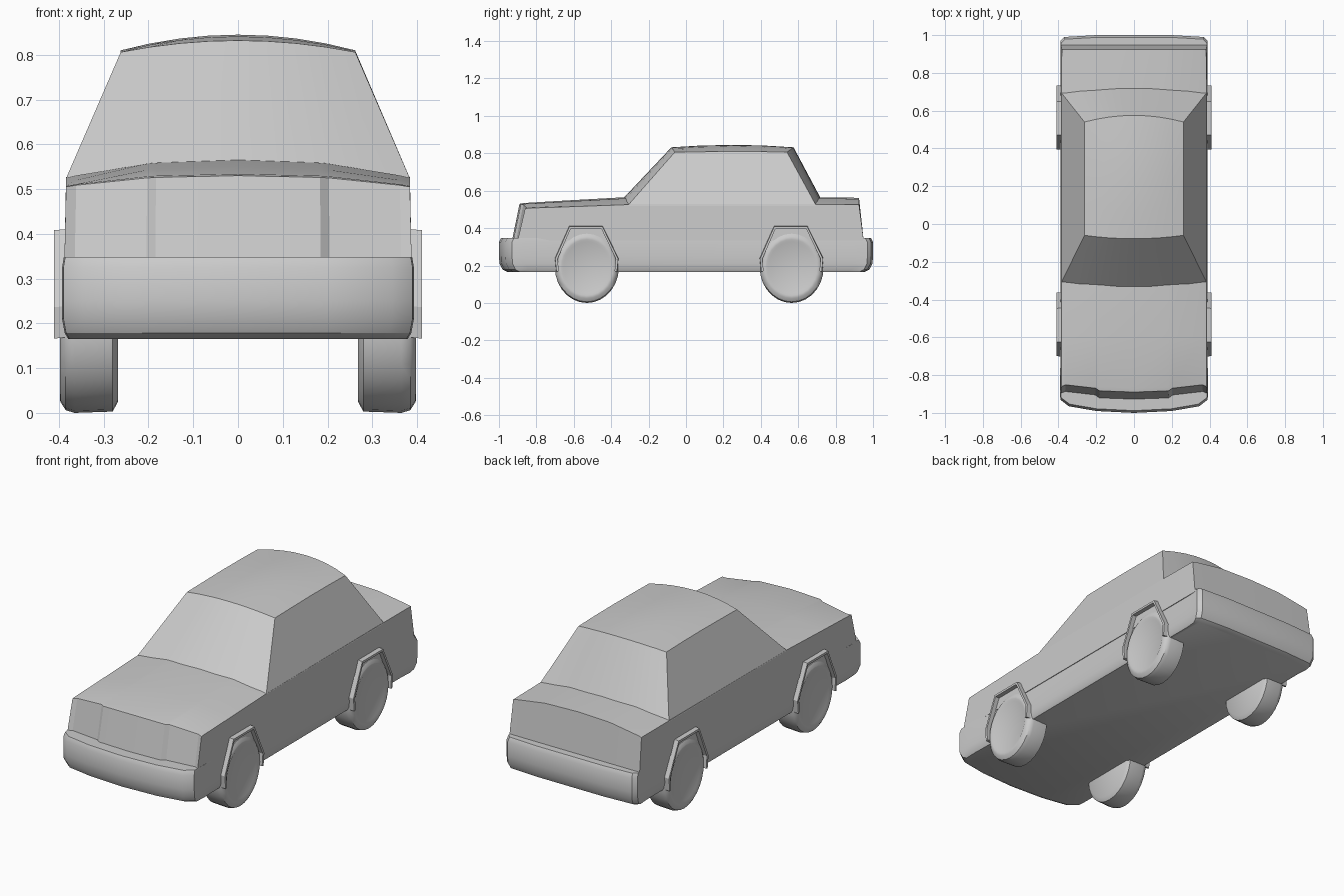
import bpy, bmesh, math

cube = bpy.data.objects.get("Cube")
if cube:
    bpy.data.objects.remove(cube)

paint = bpy.data.materials.new("light grey")
paint.use_nodes = True
GREY = (0.6, 0.6, 0.6, 1)
paint.diffuse_color = GREY
paint.node_tree.nodes["Principled BSDF"].inputs["Base Color"].default_value = GREY


def make(name, verts, faces, angle=32):
    mesh = bpy.data.meshes.new(name)
    mesh.from_pydata(verts, [], faces)
    bm = bmesh.new()
    bm.from_mesh(mesh)
    bmesh.ops.recalc_face_normals(bm, faces=bm.faces)
    bm.to_mesh(mesh)
    bm.free()
    mesh.materials.append(paint)
    obj = bpy.data.objects.new(name, mesh)
    bpy.context.collection.objects.link(obj)
    bpy.ops.object.select_all(action='DESELECT')
    obj.select_set(True)
    bpy.context.view_layer.objects.active = obj
    bpy.ops.object.shade_smooth_by_angle(angle=math.radians(angle))
    return obj


def bridge(count, n, closed=True):
    """Quads between successive rings of n points."""
    return [(r * n + i, r * n + (i + 1) % n, (r + 1) * n + (i + 1) % n, (r + 1) * n + i)
            for r in range(count - 1) for i in range(n if closed else n - 1)]


# Lower hull with the wrapped bumpers: one plan outline stacked in levels
half = [(0, -1), (.2, -.99), (.345, -.965), (.39, -.93), (.393, -.86), (.386, -.6),
        (.386, .9), (.39, .97), (.37, .99), (.2, 1), (0, 1)]
plan = half + [(-x, y) for x, y in half[-2:0:-1]]
levels = [(.165, .965, .955), (.178, .985, .98), (.21, 1, .997), (.25, 1, 1), (.325, 1, 1), (.348, .99, .988)]
n = len(plan)
verts = [(x * sx, y * sy, z) for z, sx, sy in levels for x, y in plan]
faces = bridge(len(levels), n)
faces += [tuple(range(n)), tuple(range(n * (len(levels) - 1), n * len(levels)))]
make("lower_hull", verts, faces)

# Upper body: hood, flanks and boot, with headlight panels set back in the nose
right = [.02, .185, .205, .365, .388]
columns = [-x for x in reversed(right[1:])] + [0] + right[1:]
m = len(columns)


def nose(x):
    recess = .014 if .2 < abs(x) < .37 else 0
    return .03 * (x / .388) ** 2 + recess


# Each station: top y, bottom y, centre height, edge height, top width factor
stations = [(-.89, -.93, .53, .505, .99), (-.87, -.9, .534, .507, .99), (-.6, -.6, .55, .515, .99),
            (-.33, -.33, .565, .525, .99), (.7, .7, .565, .527, .99), (.925, .95, .562, .525, .985)]
verts = []
for s, (yt, yb, zc, ze, w) in enumerate(stations):
    shift = [nose(x) if s == 0 else .03 * (x / .388) ** 2 if s == 1 else 0 for x in columns]
    verts += [(x * w, yt + d * (s > 0) + (.03 * (x / .388) ** 2 if s == 0 else 0),
               zc + (ze - zc) * (abs(x) / .388) ** 2.5) for x, d in zip(columns, shift)]
    verts += [(x, yb + d, .335) for x, d in zip(columns[::-1], shift[::-1])]
# Recessed nose panels lean back at the top as well
for i, x in enumerate(columns):
    if .2 < abs(x) < .37:
        verts[i] = (verts[i][0], verts[i][1] + .012, verts[i][2])
faces = bridge(len(stations), 2 * m)
for base in (0, (len(stations) - 1) * 2 * m):
    faces += [(base + i, base + i + 1, base + 2 * m - 2 - i, base + 2 * m - 1 - i) for i in range(m - 1)]
make("upper_body", verts, faces, 20)

# Cabin: domed roof, raked front and rear glass, flat side windows
# Each row: centre y, edge y, centre height, edge height, half width
rows = [(-.335, -.31, .56, .522, .385), (-.078, -.06, .832, .806, .262), (.07, .08, .841, .808, .262),
        (.24, .24, .845, .81, .262), (.41, .4, .842, .809, .262), (.575, .54, .832, .806, .262),
        (.72, .695, .56, .522, .385)]
k = 9
ts = [-1 + 2 * i / (k - 1) for i in range(k)]
verts = [(w * t, yc + (ye - yc) * t * t, zc + (ze - zc) * t * t, )
         for yc, ye, zc, ze, w in rows for t in ts]
faces = bridge(len(rows), k, closed=False)
faces += [tuple(r * k for r in range(len(rows))), tuple(r * k + k - 1 for r in range(len(rows)))]
make("cabin", verts, faces, 30)

# Wheels and angular arch trims
tyre = [(.268, .165), (.28, .187), (.365, .19), (.385, .184), (.397, .165), (.398, .15), (.393, .138)]
arch = [(-.165, .17), (-.172, .24), (-.095, .412), (.085, .412), (.17, .24), (.163, .17)]
SEG = 28
for side, sname in ((1, "left"), (-1, "right")):
    for cy, ename in ((-.53, "front"), (.565, "rear")):
        verts = [(side * x, cy + .9 * r * math.cos(a), .19 + r * math.sin(a))
                 for x, r in tyre for a in (2 * math.pi * i / SEG for i in range(SEG))]
        faces = bridge(len(tyre), SEG)
        faces += [tuple(range(SEG)), tuple(range(SEG * (len(tyre) - 1), SEG * len(tyre)))]
        make(f"{ename}_{sname}_wheel", verts, faces, 40)

        verts = []
        for y, z in arch:
            iy, iz = y * .91, .17 + (z - .17) * .935
            verts += [(side * .37, cy + y, z), (side * .411, cy + y * .985, z - .004),
                      (side * .411, cy + iy, iz), (side * .37, cy + iy, iz)]
        faces = bridge(len(arch), 4)
        faces += [(0, 1, 2, 3), tuple(range(len(verts) - 4, len(verts)))]
        make(f"{ename}_{sname}_arch", verts, faces, 20)
